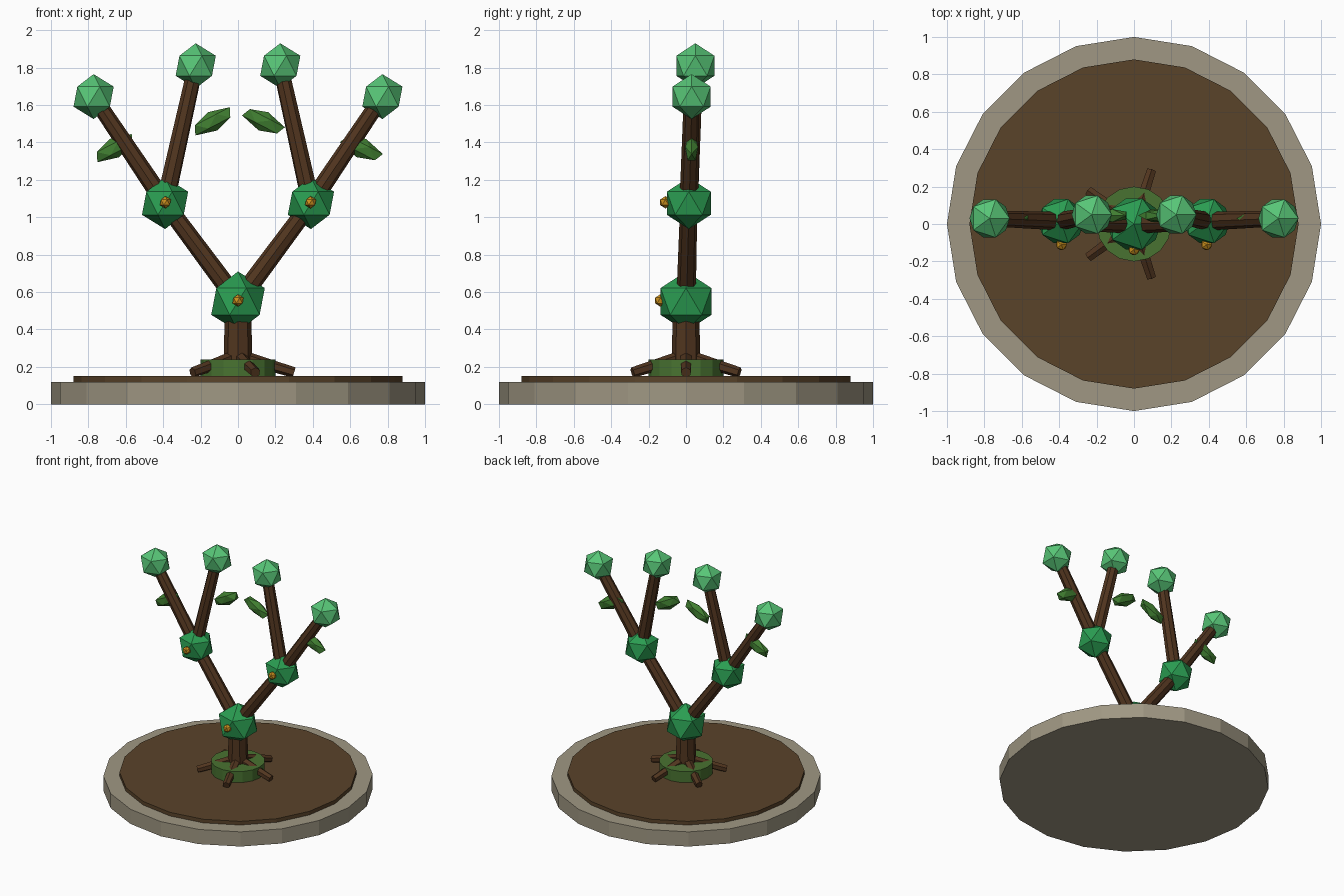
import bpy
import math
from mathutils import Vector

if "Cube" in bpy.data.objects:
    bpy.data.objects.remove(bpy.data.objects["Cube"])


def material(name, r, g, b):
    m = bpy.data.materials.new(name)
    m.diffuse_color = [(c / 255) ** 2.2 for c in (r, g, b)] + [1]
    m.use_nodes = True
    m.node_tree.nodes["Principled BSDF"].inputs["Base Color"].default_value = m.diffuse_color
    return m


STONE = material("stone", 158, 150, 130)
SOIL = material("soil", 90, 69, 46)
BARK = material("bark", 82, 56, 36)
MOSS = material("moss", 74, 114, 52)
LEAF = material("leaf_green", 66, 125, 52)
NODE = material("node_green", 46, 155, 82)
TIP = material("tip_green", 88, 196, 118)
GOLD = material("gold", 205, 145, 35)


def finish(name, mat):
    ob = bpy.context.object
    ob.name = name
    ob.data.materials.append(mat)
    return ob


def disc(name, radius, z0, z1, sides, mat):
    bpy.ops.mesh.primitive_cylinder_add(vertices=sides, radius=radius, depth=z1 - z0,
                                        location=(0, 0, (z0 + z1) / 2))
    return finish(name, mat)


def limb(name, a, b, r0, r1, mat=BARK, sides=8):
    a, b = Vector(a), Vector(b)
    d = b - a
    bpy.ops.mesh.primitive_cone_add(vertices=sides, radius1=r0, radius2=r1,
                                    depth=d.length, location=(a + b) / 2)
    ob = finish(name, mat)
    ob.rotation_euler = d.to_track_quat('Z', 'Y').to_euler()
    return ob


def ball(name, loc, radius, mat, scale=(1, 1, 1), tilt=0):
    bpy.ops.mesh.primitive_ico_sphere_add(subdivisions=1, radius=radius, location=loc)
    ob = finish(name, mat)
    ob.scale = scale
    ob.rotation_euler = (0, tilt, 0)
    return ob


# Ground: stone plinth, soil, moss collar
disc("stone_base", 1.0, 0.0, 0.12, 20, STONE)
disc("soil", 0.88, 0.11, 0.15, 20, SOIL)
disc("moss_collar", 0.2, 0.14, 0.24, 16, MOSS)

# Trunk and five roots
limb("trunk", (0, 0, 0.14), (0, 0, 0.55), 0.078, 0.07)
for i in range(5):
    t = math.radians(72 * i)
    c, s = math.cos(t), math.sin(t)
    limb(f"root_{i + 1}", (0.05 * c, 0.05 * s, 0.245), (0.3 * c, 0.3 * s, 0.17), 0.035, 0.028, sides=6)

# Central node with bud
centre = (0, 0, 0.55)
ball("node_centre", centre, 0.16, NODE)
ball("bud_centre", (0, -0.137, 0.555), 0.033, GOLD)

# Left and right halves
for side, sx in (("left", -1), ("right", 1)):
    fork = (sx * 0.39, 0.015, 1.075)
    inner = (sx * 0.226, 0.05, 1.81)
    outer = (sx * 0.772, 0.03, 1.645)
    limb(f"main_branch_{side}", centre, fork, 0.052, 0.046)
    limb(f"inner_branch_{side}", fork, inner, 0.05, 0.042)
    limb(f"outer_branch_{side}", fork, outer, 0.05, 0.042)
    ball(f"node_{side}", fork, 0.138, NODE)
    ball(f"inner_tip_{side}", inner, 0.12, TIP)
    ball(f"outer_tip_{side}", outer, 0.12, TIP)
    ball(f"bud_{side}", (sx * 0.388, -0.11, 1.08), 0.033, GOLD)
    for part, x, y, z in (("inner_leaf", 0.136, 0.045, 1.513), ("outer_leaf", 0.66, 0.03, 1.37)):
        ball(f"{part}_{side}", (sx * x, y, z), 1, LEAF, (0.13, 0.04, 0.055), sx * 0.48)
